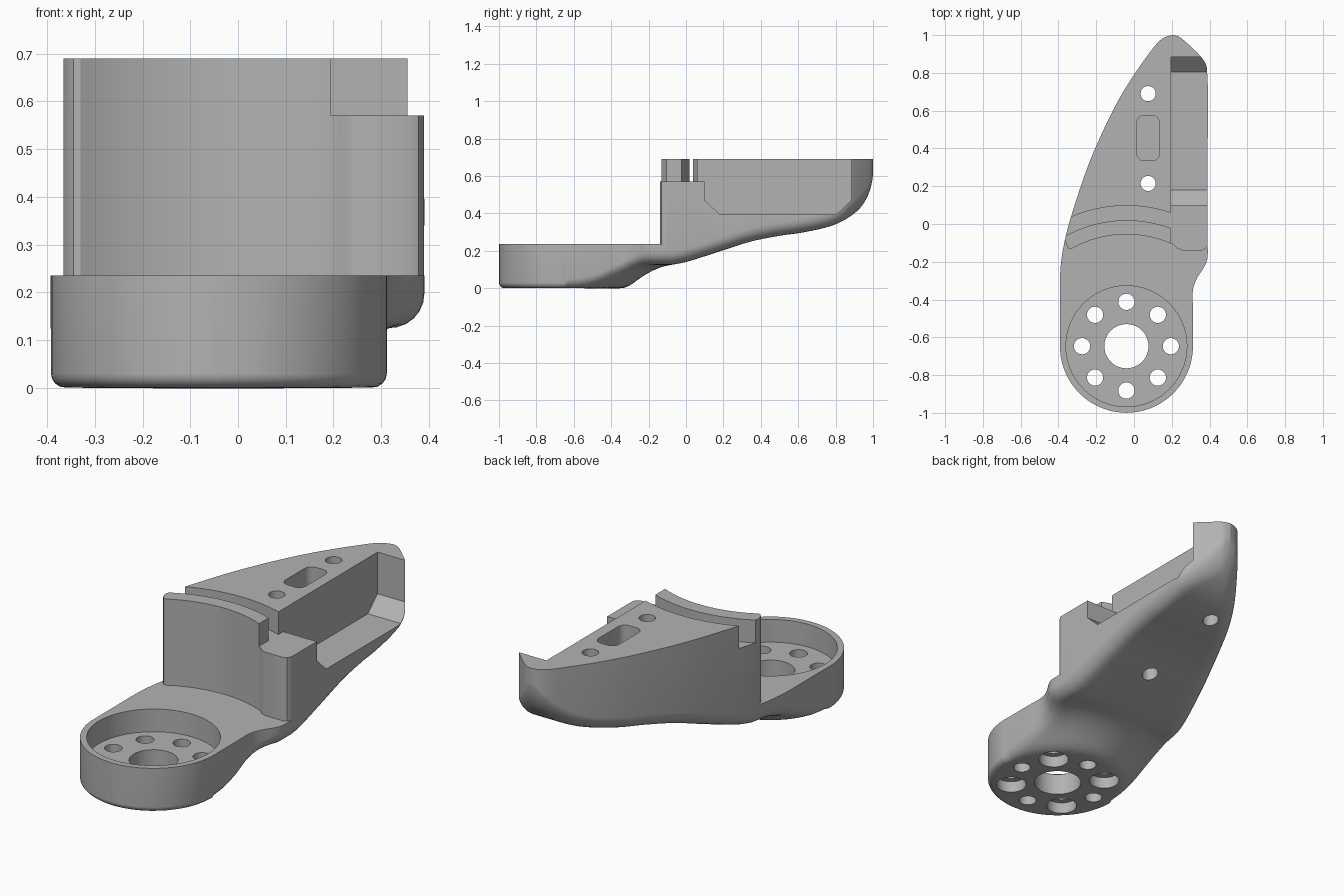
import bpy, bmesh, math
from mathutils import Vector
from mathutils.geometry import intersect_point_line

cube = bpy.data.objects.get("Cube")
if cube:
    bpy.data.objects.remove(cube, do_unlink=True)

CX, CY, R = -0.04, -0.647, 0.352     # mounting disc centre and radius
TOP, DECK, LEDGE = 0.69, 0.235, 0.57

grey = bpy.data.materials.new("plain_grey")
grey.use_nodes = True
colour = (0.45, 0.45, 0.45, 1)
grey.diffuse_color = colour
grey.node_tree.nodes["Principled BSDF"].inputs["Base Color"].default_value = colour


def smooth_curve(pts):
    """Cubic interpolation through (t, value) points."""
    n = len(pts)
    slope = []
    for i in range(n):
        a, b = pts[max(i - 1, 0)], pts[min(i + 1, n - 1)]
        slope.append((b[1] - a[1]) / (b[0] - a[0]))

    def f(t):
        t = min(max(t, pts[0][0]), pts[-1][0])
        i = 0
        while i < n - 2 and t > pts[i + 1][0]:
            i += 1
        (t0, v0), (t1, v1) = pts[i], pts[i + 1]
        h = t1 - t0
        s = (t - t0) / h
        return ((1 + 2 * s) * (1 - s) ** 2 * v0 + s * (1 - s) ** 2 * h * slope[i]
                + s * s * (3 - 2 * s) * v1 + s * s * (s - 1) * h * slope[i + 1])
    return f


# Plan outline edges as x over y, and underside height over y
left_edge = smooth_curve([(CY, -0.392), (-0.45, -0.392), (-0.3, -0.392), (-0.2, -0.386), (-0.08, -0.365),
                          (0.05, -0.33), (0.29, -0.25), (0.48, -0.17), (0.66, -0.08), (0.79, 0.0),
                          (0.91, 0.085), (0.965, 0.13), (0.99, 0.165), (1.0, 0.2)])
right_edge = smooth_curve([(CY, 0.312), (-0.45, 0.312), (-0.35, 0.312), (-0.29, 0.332), (-0.23, 0.37),
                           (-0.19, 0.388), (-0.1, 0.39), (0.3, 0.39), (0.78, 0.39), (0.84, 0.383),
                           (0.885, 0.355), (0.94, 0.3), (0.98, 0.255), (0.993, 0.235), (1.0, 0.21)])
underside = smooth_curve([(-1, 0), (-0.6, 0), (-0.34, 0), (-0.3, 0.015), (-0.25, 0.05), (-0.2, 0.082),
                          (-0.13, 0.113), (0, 0.14), (0.2, 0.203), (0.35, 0.25), (0.5, 0.28),
                          (0.62, 0.297), (0.75, 0.325), (0.83, 0.355), (0.9, 0.4), (0.95, 0.45),
                          (0.985, 0.5), (1, 0.54)])


def span(y):
    if y < CY:
        w = math.sqrt(max(R * R - (y - CY) ** 2, 0))
        return CX - w, CX + w
    return left_edge(y), right_edge(y)


# Body: rounded underside grid, straight walls, flat top
ROWS, COLS = 120, 28
ys = [-0.9999 * math.cos(math.pi * i / ROWS) for i in range(ROWS + 1)]
spans = [span(y) for y in ys]
outline = [Vector((s[0], y, 0)) for s, y in zip(spans, ys)]
outline += [Vector((s[1], y, 0)) for s, y in zip(reversed(spans), reversed(ys))]
segments = list(zip(outline, outline[1:] + outline[:1]))


def edge_distance(p):
    best = 1
    for a, b in segments:
        if abs(a.y - p.y) > 0.13 or (b - a).length < 1e-7:
            continue
        q, t = intersect_point_line(p, a, b)
        q = a if t < 0 else b if t > 1 else q
        best = min(best, (p - q).length)
    return best


def bottom(x, y):
    z = underside(y)
    if y > CY:
        rho = math.hypot(x - CX, y - CY)
        z = max(z, min(underside(CY + rho), 0.125))
    blend = min(max((y + 0.45) / 0.25, 0), 1)
    r = 0.03 + 0.042 * blend
    d = min(edge_distance(Vector((x, y, 0))), r)
    return z + r - math.sqrt(max(r * r - (r - d) ** 2, 0))


bm = bmesh.new()
low, high = [], []
for y, (x0, x1) in zip(ys, spans):
    xs = [x0 + (x1 - x0) * (1 - math.cos(math.pi * j / COLS)) / 2 for j in range(COLS + 1)]
    low.append([bm.verts.new((x, y, bottom(x, y))) for x in xs])
    high.append([bm.verts.new((x, y, TOP)) for x in (x0, x1)])
for i in range(ROWS):
    a, b, c, d = low[i], low[i + 1], high[i], high[i + 1]
    for j in range(COLS):
        bm.faces.new((a[j], b[j], b[j + 1], a[j + 1]))
    bm.faces.new((c[0], c[1], d[1], d[0]))
    bm.faces.new((a[0], c[0], d[0], b[0]))
    bm.faces.new((a[-1], b[-1], d[1], c[1]))
for k in (0, -1):
    bm.faces.new(low[k] + [high[k][1], high[k][0]])
bmesh.ops.recalc_face_normals(bm, faces=bm.faces)
mesh = bpy.data.meshes.new("bracket_body")
bm.to_mesh(mesh)
bm.free()
mesh.materials.append(grey)
body = bpy.data.objects.new("bracket_body", mesh)
bpy.context.collection.objects.link(body)
bpy.context.view_layer.objects.active = body
body.select_set(True)


def cut(name, pts, lo, hi, along_x=False):
    """Subtract a prism with the given section from the body."""
    cbm = bmesh.new()
    place = (lambda p, h: (h, p[0], p[1])) if along_x else (lambda p, h: (p[0], p[1], h))
    a = [cbm.verts.new(place(p, lo)) for p in pts]
    b = [cbm.verts.new(place(p, hi)) for p in pts]
    cbm.faces.new(a)
    cbm.faces.new(b)
    for i in range(len(pts)):
        j = (i + 1) % len(pts)
        cbm.faces.new((a[i], a[j], b[j], b[i]))
    bmesh.ops.recalc_face_normals(cbm, faces=cbm.faces)
    cm = bpy.data.meshes.new(name)
    cbm.to_mesh(cm)
    cbm.free()
    cutter = bpy.data.objects.new(name, cm)
    cutter.hide_render = True
    bpy.context.collection.objects.link(cutter)
    mod = body.modifiers.new(name, "BOOLEAN")
    mod.operation, mod.solver, mod.object = "DIFFERENCE", "EXACT", cutter
    bpy.ops.object.modifier_apply(modifier=name)
    bpy.data.objects.remove(cutter, do_unlink=True)


def circle(x, y, r, n=32):
    return [(x + r * math.cos(math.tau * i / n), y + r * math.sin(math.tau * i / n)) for i in range(n)]


def arc(r, x0, x1, n=32):
    xs = [x0 + (x1 - x0) * i / n for i in range(n + 1)]
    return [(CX + x, CY + math.sqrt(r * r - x * x)) for x in xs]


# Low deck in front of the curved wall
cut("deck_cutter", [(-0.6, -1.2), (-0.6, -0.085), (-0.366, -0.085), (-0.356, -0.115), (-0.345, -0.13)]
    + arc(0.592, -0.29, 0.25)
    + [(0.23, -0.13), (0.255, -0.139), (0.36, -0.14), (0.378, -0.132), (0.388, -0.115), (0.391, -0.1),
       (0.6, -0.1), (0.6, -1.2)], DECK, 1)

# Stepped side pocket and curved groove
cut("pocket_cutter", [(-0.3, 0.9), (-0.3, LEDGE), (0.1, LEDGE), (0.1, 0.47), (0.18, 0.395),
                      (0.805, 0.395), (0.885, 0.47), (0.885, 0.9)], 0.195, 0.7, along_x=True)
cut("groove_cutter", arc(0.667, -0.5, 0.25) + arc(0.744, 0.25, -0.5), LEDGE, 0.9)

# Disc recess, centre bore and ring of holes, with counterbores below the diagonal ones
cut("recess_cutter", circle(CX, CY, 0.32, 64), 0.115, 0.5)
cut("bore_cutter", circle(CX, CY, 0.117, 48), -0.2, 0.3)
for i in range(8):
    t = math.tau * i / 8
    x, y = CX + 0.235 * math.cos(t), CY + 0.235 * math.sin(t)
    cut("ring_hole_cutter", circle(x, y, 0.043), -0.2, 0.3)
    if i % 2:
        cut("counterbore_cutter", circle(x, y, 0.075), -0.2, 0.06)

# Arm holes and rounded blind slot
for y in (0.215, 0.69):
    cut("arm_hole_cutter", circle(0.075, y, 0.04), -0.2, 1)
slot = []
for k, (sx, sy) in enumerate(((1, 1), (-1, 1), (-1, -1), (1, -1))):
    for j in range(7):
        t = math.pi / 2 * (k + j / 6)
        slot.append((0.075 + 0.02 * sx + 0.04 * math.cos(t), 0.455 + 0.08 * sy + 0.04 * math.sin(t)))
cut("slot_cutter", slot, 0.45, 1)

bpy.ops.object.shade_smooth_by_angle(angle=math.radians(30))
